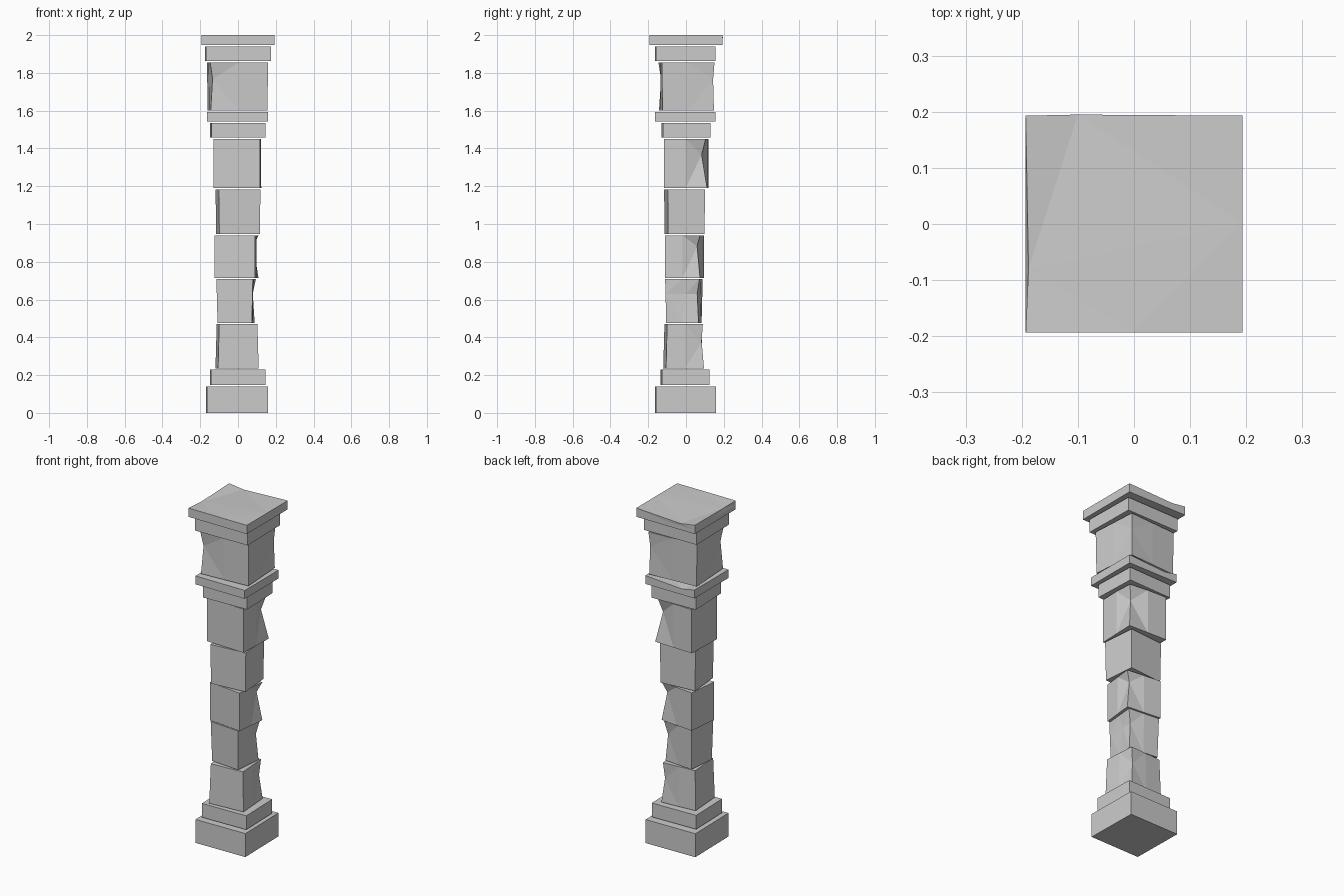
import bpy, bmesh
from math import radians, sin, cos

if "Cube" in bpy.data.objects:
    bpy.data.objects.remove(bpy.data.objects["Cube"])

# Outline of a block: four corners plus the four edge midpoints
RING = [(-1, -1), (0, -1), (1, -1), (1, 0), (1, 1), (0, 1), (-1, 1), (-1, 0)]


def block(name, xr, yr, zr, yaw=0, flare=1.0, mid=0.6, chips=()):
    """Slightly turned stone block filling the given ranges.
    chips: (ring 0-2, outline index, dx, dy, dz)"""
    a = radians(yaw)
    c, s = cos(a), sin(a)
    k = 1 / (abs(c) + abs(s))
    hx, hy = (xr[1] - xr[0]) / 2 * k, (yr[1] - yr[0]) / 2 * k
    bm = bmesh.new()
    rings = []
    for i, t in enumerate((0, mid, 1)):
        f = 1 + (flare - 1) * (t if flare < 1 else t - 1)
        pts = [[x * hx * f, y * hy * f, zr[0] + (zr[1] - zr[0]) * t] for x, y in RING]
        for r, n, dx, dy, dz in chips:
            if r == i:
                pts[n] = [pts[n][0] + dx, pts[n][1] + dy, pts[n][2] + dz]
        rings.append([bm.verts.new((p[0] * c - p[1] * s + (xr[0] + xr[1]) / 2,
                                    p[0] * s + p[1] * c + (yr[0] + yr[1]) / 2,
                                    p[2])) for p in pts])
    for lo, hi in zip(rings, rings[1:]):
        for j in range(8):
            n = (j + 1) % 8
            bm.faces.new((lo[j], lo[n], hi[n], hi[j]))
    bm.faces.new(rings[0][::-1])
    bm.faces.new(rings[-1])
    bmesh.ops.triangulate(bm, faces=bm.faces[:])
    bmesh.ops.recalc_face_normals(bm, faces=bm.faces[:])
    me = bpy.data.meshes.new(name)
    bm.to_mesh(me)
    bm.free()
    bpy.context.collection.objects.link(bpy.data.objects.new(name, me))


# Stepped base
block("base_plinth", (-.17, .16), (-.165, .16), (0, .14), 1)
block("base_step", (-.15, .145), (-.135, .125), (.147, .23), 1.5)

# Stacked shaft stones with chipped back right corners
block("shaft_stone_1", (-.12, .11), (-.12, .095), (.235, .47), 4, .94, .6,
      [(1, 4, -.012, -.008, 0)])
block("shaft_stone_2", (-.115, .095), (-.11, .088), (.475, .71), -5, 1.06, .66,
      [(1, 4, -.015, -.012, 0), (1, 3, -.008, .02, 0)])
block("shaft_stone_3", (-.125, .11), (-.11, .095), (.714, .94), -6, 1, .74,
      [(1, 4, -.025, -.018, 0)])
block("shaft_stone_4", (-.12, .12), (-.115, .10), (.948, 1.182), 5, 1.03)
block("shaft_stone_5", (-.13, .125), (-.115, .12), (1.19, 1.45), -2, 1, .68,
      [(1, 4, -.03, -.03, 0), (2, 4, -.01, -.008, 0)])

# Mouldings under the capital
block("neck_step", (-.15, .145), (-.13, .13), (1.457, 1.535), 2)
block("neck_slab", (-.165, .16), (-.165, .155), (1.542, 1.592), 0, 1, .5,
      [(2, 5, -.08, 0, -.016)])

# Capital
block("capital_block", (-.165, .16), (-.145, .15), (1.602, 1.855), 3.5, 1.02, .65,
      [(1, 0, .012, .012, 0), (1, 4, -.006, -.006, 0)])
block("capital_step", (-.175, .175), (-.165, .155), (1.862, 1.94), 1)
block("top_slab", (-.193, .193), (-.193, .193), (1.948, 2.0), 0, 1, .5,
      [(2, 5, -.1, .002, -.013), (2, 7, .005, -.08, -.005)])
